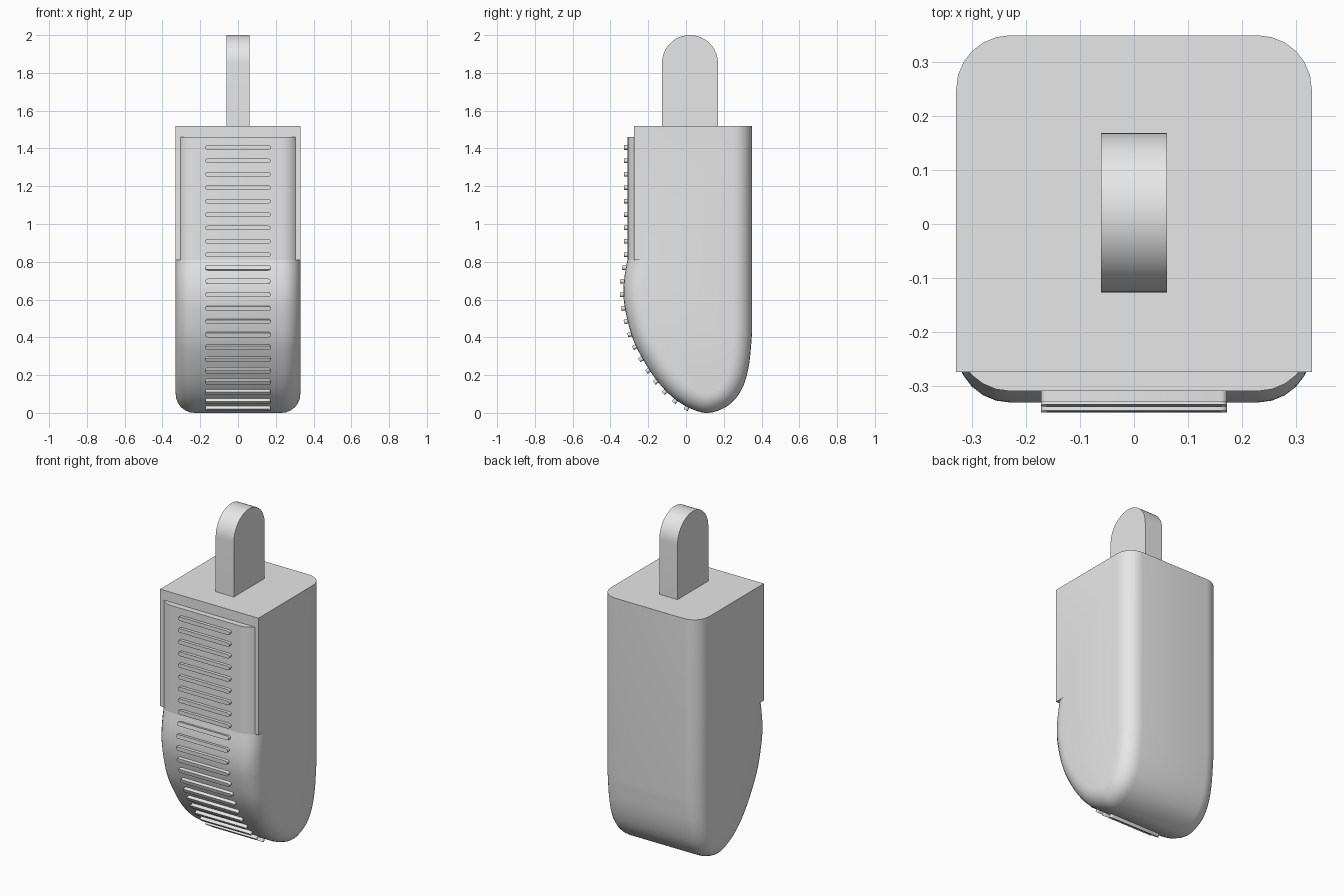
import bpy, bmesh, math
from mathutils import Vector

if "Cube" in bpy.data.objects:
    bpy.data.objects.remove(bpy.data.objects["Cube"])

grey = bpy.data.materials.new("plain_grey")
grey.diffuse_color = (0.8, 0.8, 0.8, 1)
grey.use_nodes = True
grey.node_tree.nodes["Principled BSDF"].inputs["Base Color"].default_value = grey.diffuse_color

W, R, SEG = 0.33, 0.10, 6             # half width, edge radius, edge segments
TOP, STEP, FRONT = 1.52, 0.81, -0.275  # body top, step height, recessed front


def finish(bm, name, angle=35):
    bmesh.ops.recalc_face_normals(bm, faces=bm.faces)
    me = bpy.data.meshes.new(name)
    bm.to_mesh(me)
    bm.free()
    me.materials.append(grey)
    ob = bpy.data.objects.new(name, me)
    bpy.context.collection.objects.link(ob)
    bpy.ops.object.select_all(action='DESELECT')
    ob.select_set(True)
    bpy.context.view_layer.objects.active = ob
    bpy.ops.object.shade_smooth_by_angle(angle=math.radians(angle))
    return ob


def prism(bm, base, offset):
    """Closed prism from a ring of points and an extrusion vector."""
    a = [bm.verts.new(p) for p in base]
    b = [bm.verts.new(Vector(p) + Vector(offset)) for p in base]
    bm.faces.new(a)
    bm.faces.new(b)
    for i in range(len(a)):
        j = (i + 1) % len(a)
        bm.faces.new((a[i], a[j], b[j], b[i]))


def spline(pts, n=5):
    """Catmull-Rom curve through the points."""
    p = [Vector(q) for q in pts]
    p = [2 * p[0] - p[1]] + p + [2 * p[-1] - p[-2]]
    out = []
    for i in range(1, len(p) - 2):
        a, b, c, d = p[i - 1:i + 3]
        for k in range(n):
            t = k / n
            out.append(0.5 * (2 * b + (c - a) * t + (2 * a - 5 * b + 4 * c - d) * t * t
                              + (3 * b - a - 3 * c + d) * t ** 3))
    return out + [p[-2]]


# Side profile (y, z): front bulge, rounded toe, straight back
curve = spline([(-0.31, STEP), (-0.326, 0.72), (-0.331, 0.63), (-0.321, 0.54),
                (-0.288, 0.41), (-0.243, 0.31), (-0.165, 0.185), (-0.077, 0.088),
                (0.02, 0.025), (0.12, 0.0), (0.225, 0.04), (0.295, 0.125),
                (0.333, 0.25), (0.35, 0.42)])
profile = curve + [Vector((0.35, TOP))]
normals = []
for i in range(len(profile)):
    t = (profile[min(i + 1, len(profile) - 1)] - profile[max(i - 1, 0)]).normalized()
    normals.append(Vector((t.y, -t.x)))
normals[0] = Vector((-1, 0))
normals[-1] = normals[-2] = Vector((1, 0))

# Cross-section of the rounded long edges: (x, inset)
edge = [(W - R + R * math.sin(a), R * (1 - math.cos(a)))
        for a in (math.pi / 2 * k / SEG for k in range(SEG + 1))]
section = [(-x, d) for x, d in reversed(edge)] + edge

# Body: lofted profile, with square front corners above the step
bm = bmesh.new()
rows = [[bm.verts.new((x, *(p - n * d))) for p, n in zip(profile, normals)]
        for x, d in section]
for r0, r1 in zip(rows, rows[1:]):
    for i in range(len(profile) - 1):
        bm.faces.new((r0[i], r0[i + 1], r1[i + 1], r1[i]))
lo = [bm.verts.new((x, FRONT, STEP)) for x in (-W, W)]
hi = [bm.verts.new((x, FRONT, TOP)) for x in (-W, W)]
for k, row in enumerate((rows[0], rows[-1])):
    bm.faces.new(row + [hi[k], lo[k]])                    # side
bm.faces.new((lo[0], lo[1], hi[1], hi[0]))                # recessed front
bm.faces.new([r[-1] for r in rows] + [hi[1], hi[0]])      # top
bm.faces.new([r[0] for r in rows])                        # top of bulge
bm.faces.new((lo[0], lo[1], rows[-1][0], rows[0][0]))     # step underside
finish(bm, "body")

# Raised front panel with rounded sides
bm = bmesh.new()
ring = [(x, -0.31 + d, STEP) for x, d in section if d < 0.06]
ring = [(ring[0][0], -0.25, STEP)] + ring + [(ring[-1][0], -0.25, STEP)]
prism(bm, ring, (0, 0, 1.46 - STEP))
finish(bm, "front_panel")

# Grip ribs, evenly spaced along the front profile
path = [Vector((-0.31, 1.405))] + curve
bm = bmesh.new()
for k in range(22):
    s = 0.071 * k
    for a, b in zip(path, path[1:]):
        length = (b - a).length
        if s <= length:
            break
        s -= length
    t = (b - a).normalized()
    n = Vector((t.y, -t.x))
    c = a + t * s - n * 0.008
    r, half = 0.012, 0.173
    ring = []
    for side in (1, -1):
        for m in range(7):
            ang = -math.pi / 2 + math.pi * m / 6
            q = c + t * (side * r * math.sin(ang))
            ring.append((side * (half - r + r * math.cos(ang)), q.x, q.y))
    prism(bm, ring, (0, n.x * 0.027, n.y * 0.027))
finish(bm, "grip_ribs")

# Upright tab with a half-round top
bm = bmesh.new()
cy, r, x = 0.021, 0.148, 0.061
ring = [(-x, cy + r, TOP - 0.02)]
ring += [(-x, cy + r * math.cos(a), 2 - r + r * math.sin(a))
         for a in (math.pi * k / 24 for k in range(25))]
ring += [(-x, cy - r, TOP - 0.02)]
prism(bm, ring, (2 * x, 0, 0))
finish(bm, "top_tab")
